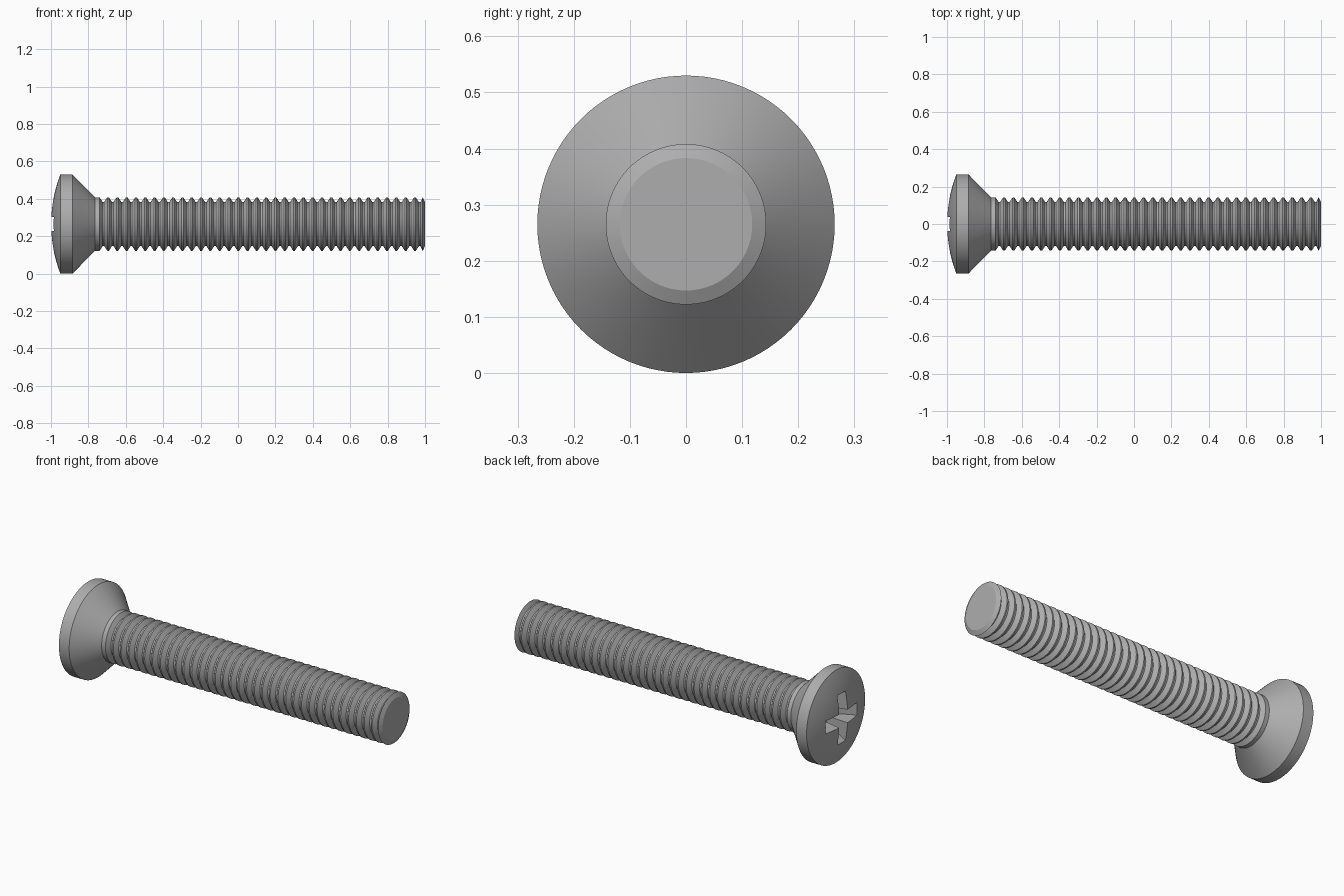
import bpy, bmesh, math
from mathutils import Matrix, Vector

if "Cube" in bpy.data.objects:
    bpy.data.objects.remove(bpy.data.objects["Cube"])

HEAD_R, SHAFT_R, ROOT_R = 0.265, 0.143, 0.118
SIDES = 96

steel = bpy.data.materials.new("grey_steel")
steel.use_nodes = True
GREY = (0.42, 0.42, 0.42, 1)
steel.diffuse_color = GREY
steel.node_tree.nodes["Principled BSDF"].inputs["Base Color"].default_value = GREY


def finish(name, bm):
    """Turn a bmesh into an object lying along x, lifted to rest on the floor."""
    bmesh.ops.recalc_face_normals(bm, faces=bm.faces)
    mesh = bpy.data.meshes.new(name)
    bm.to_mesh(mesh)
    bm.free()
    mesh.materials.append(steel)
    obj = bpy.data.objects.new(name, mesh)
    obj.location.z = HEAD_R
    bpy.context.collection.objects.link(obj)
    return obj


def lathe(name, profile):
    """Revolve (x, radius) points around the x axis and cap both ends."""
    bm = bmesh.new()
    rings = []
    for x, r in profile:
        angles = [math.tau * i / SIDES for i in range(SIDES)]
        rings.append([bm.verts.new((x, r * math.cos(a), r * math.sin(a))) for a in angles])
    for a, b in zip(rings, rings[1:]):
        for i in range(SIDES):
            j = (i + 1) % SIDES
            bm.faces.new((a[i], a[j], b[j], b[i]))
    bm.faces.new(rings[0])
    bm.faces.new(rings[-1])
    return finish(name, bm)


def smooth(obj):
    bpy.ops.object.select_all(action='DESELECT')
    obj.select_set(True)
    bpy.context.view_layer.objects.active = obj
    bpy.ops.object.shade_smooth_by_angle(angle=math.radians(25))


# Raised countersunk head: shallow dome, short rim, 45 degree cone
dome = [(-1 + 0.05 * t * t, HEAD_R * t) for t in (i / 12 for i in range(1, 13))]
head = lathe("head", dome + [(-0.885, HEAD_R), (-0.765, SHAFT_R), (-0.755, SHAFT_R)])

# Shaft: plain neck followed by ridged thread, ending at the root diameter
START, RIDGES = -0.74, 35
pitch = (1 - START) / RIDGES
thread = [(-0.765, SHAFT_R), (START, SHAFT_R)]
for k in range(RIDGES):
    x = START + k * pitch
    thread += [(x + 0.33 * pitch, ROOT_R), (x + 0.5 * pitch, ROOT_R),
               (x + 0.83 * pitch, SHAFT_R), (x + pitch, SHAFT_R)]
thread[-2:] = [(1 - 0.25 * pitch, SHAFT_R), (1, ROOT_R)]
shaft = lathe("threaded_shaft", thread)

# Cross recess: two tapered wings cut out of the head
for n, turn in enumerate((0, math.pi / 2)):
    bm = bmesh.new()
    bmesh.ops.create_cube(bm, size=1)
    for v in bm.verts:
        deep = v.co.x > 0
        v.co = Vector((-0.87 if deep else -1.02,
                       v.co.y * (0.13 if deep else 0.33),
                       v.co.z * (0.055 if deep else 0.079)))
    bm.transform(Matrix.Rotation(turn, 4, 'X'))
    cutter = finish(f"recess_cutter_{n + 1}", bm)
    cutter.hide_render = True
    cutter.hide_viewport = True
    cut = head.modifiers.new(f"cross_recess_{n + 1}", 'BOOLEAN')
    cut.operation, cut.solver, cut.object = 'DIFFERENCE', 'EXACT', cutter

# Bake the recess so sharp edges are found on the cut surface
bpy.context.view_layer.update()
graph = bpy.context.evaluated_depsgraph_get()
baked = bpy.data.meshes.new_from_object(head.evaluated_get(graph))
head.modifiers.clear()
head.data = baked
for cutter in [o for o in bpy.data.objects if o.name.startswith("recess_cutter")]:
    bpy.data.objects.remove(cutter)

smooth(head)
smooth(shaft)
